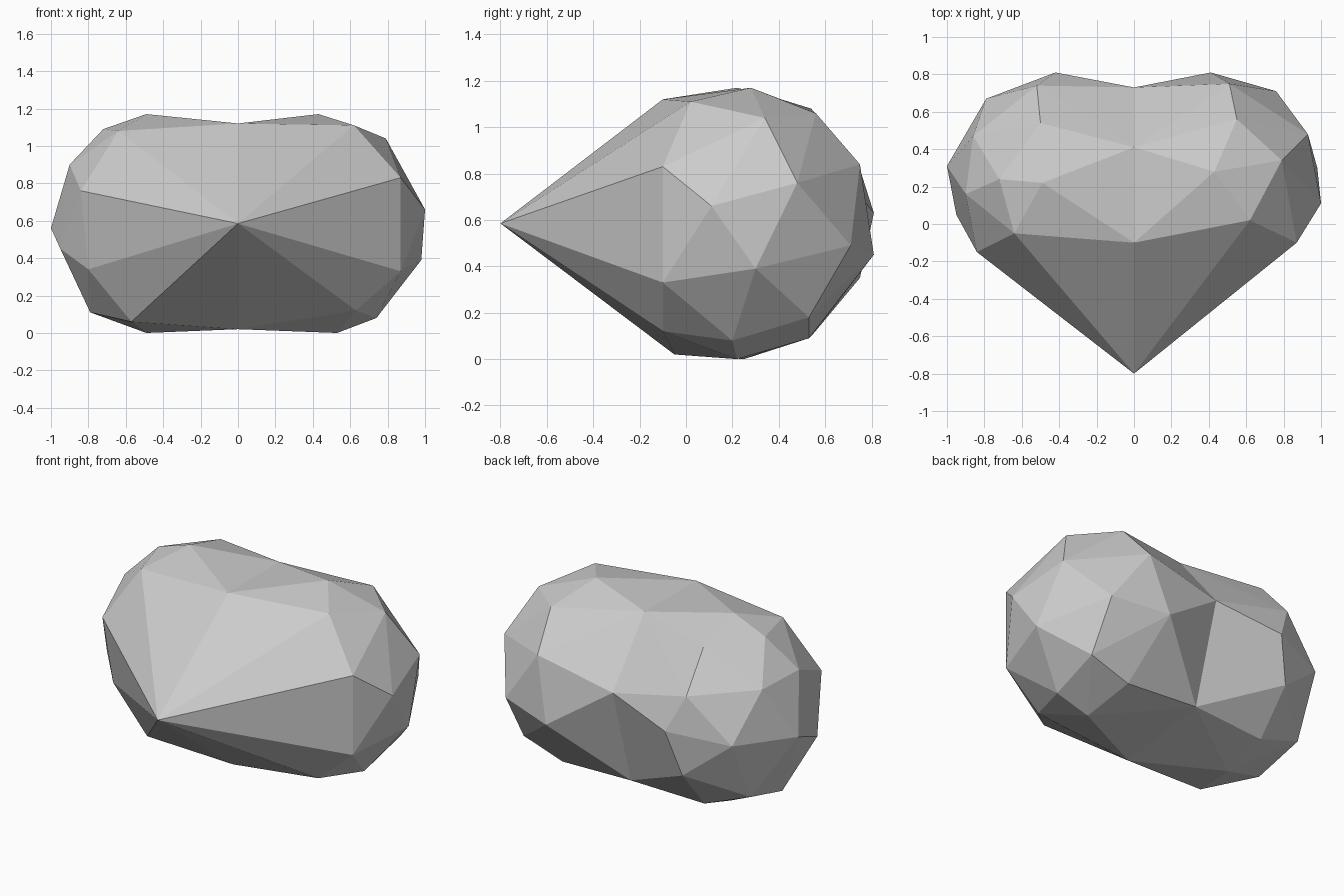
import bpy
import bmesh

default_cube = bpy.data.objects.get("Cube")
if default_cube:
    bpy.data.objects.remove(default_cube, do_unlink=True)


def make_material(name, colour):
    """One flat colour for viewport and render."""
    material = bpy.data.materials.new(name)
    material.use_nodes = True
    material.diffuse_color = colour
    shader = material.node_tree.nodes["Principled BSDF"]
    shader.inputs["Base Color"].default_value = colour
    shader.inputs["Roughness"].default_value = 0.8
    return material


# Middle section (y, z): pointed front, crown, rear notch and underside
middle_section = [
    (-.8, .585), (-.1, 1.12), (.41, 1.12), (.73, .73), (.55, .11), (-.05, .02),
]

# Facet corners of each rounded lobe, from the crown down to the underside
left_lobe = [
    (.43, .28, 1.17), (.62, .02, 1.11), (.79, .34, 1.04), (.55, .56, 1.06),
    (.87, -.1, .83), (.93, .48, .76), (.51, .75, .84), (1, .11, .66),
    (.87, -.1, .33), (.98, .3, .39), (.76, .71, .49), (.41, .81, .45),
    (.63, -.1, .12), (.74, .2, .08), (.76, .53, .18), (.49, .53, .09),
    (.53, .22, 0),
]
right_lobe = [
    (-.49, .22, 1.17), (-.64, -.05, 1.08), (-.72, .24, 1.09), (-.5, .54, 1.08),
    (-.9, .16, .9), (-.84, -.15, .76), (-.86, .47, .88), (-.52, .74, .85),
    (-1, .31, .56), (-.95, .05, .45), (-.79, .67, .58), (-.42, .81, .63),
    (-.8, -.1, .34), (-.5, .75, .35), (-.57, -.09, .06), (-.79, .17, .11),
    (-.8, .5, .2), (-.5, .53, .09), (-.49, .25, 0),
]


def add_lobe(target, corners):
    """Stretch a faceted skin over one lobe and leave it open at the middle."""
    lobe = bmesh.new()
    seam = [(0, y, z) for y, z in middle_section]
    for corner in seam + corners:
        lobe.verts.new(corner)
    bmesh.ops.convex_hull(lobe, input=lobe.verts[:])
    inner_faces = [face for face in lobe.faces
                   if all(abs(vert.co.x) < 1e-5 for vert in face.verts)]
    bmesh.ops.delete(lobe, geom=inner_faces, context="FACES_ONLY")
    inner_edges = [edge for edge in lobe.edges if not edge.link_faces]
    bmesh.ops.delete(lobe, geom=inner_edges, context="EDGES")
    loose = [vert for vert in lobe.verts if not vert.link_faces]
    bmesh.ops.delete(lobe, geom=loose, context="VERTS")

    # Copy the finished skin into the shared body
    copies = {vert: target.verts.new(vert.co) for vert in lobe.verts}
    for face in lobe.faces:
        target.faces.new([copies[vert] for vert in face.verts])
    lobe.free()


# Join both lobes along the middle into one closed faceted stone
body = bmesh.new()
add_lobe(body, left_lobe)
add_lobe(body, right_lobe)
bmesh.ops.remove_doubles(body, verts=body.verts[:], dist=1e-4)
bmesh.ops.recalc_face_normals(body, faces=body.faces[:])

mesh = bpy.data.meshes.new("heart_stone")
body.to_mesh(mesh)
body.free()
mesh.materials.append(make_material("stone_grey", (.6, .6, .6, 1)))
stone = bpy.data.objects.new("heart_stone", mesh)
bpy.context.collection.objects.link(stone)
